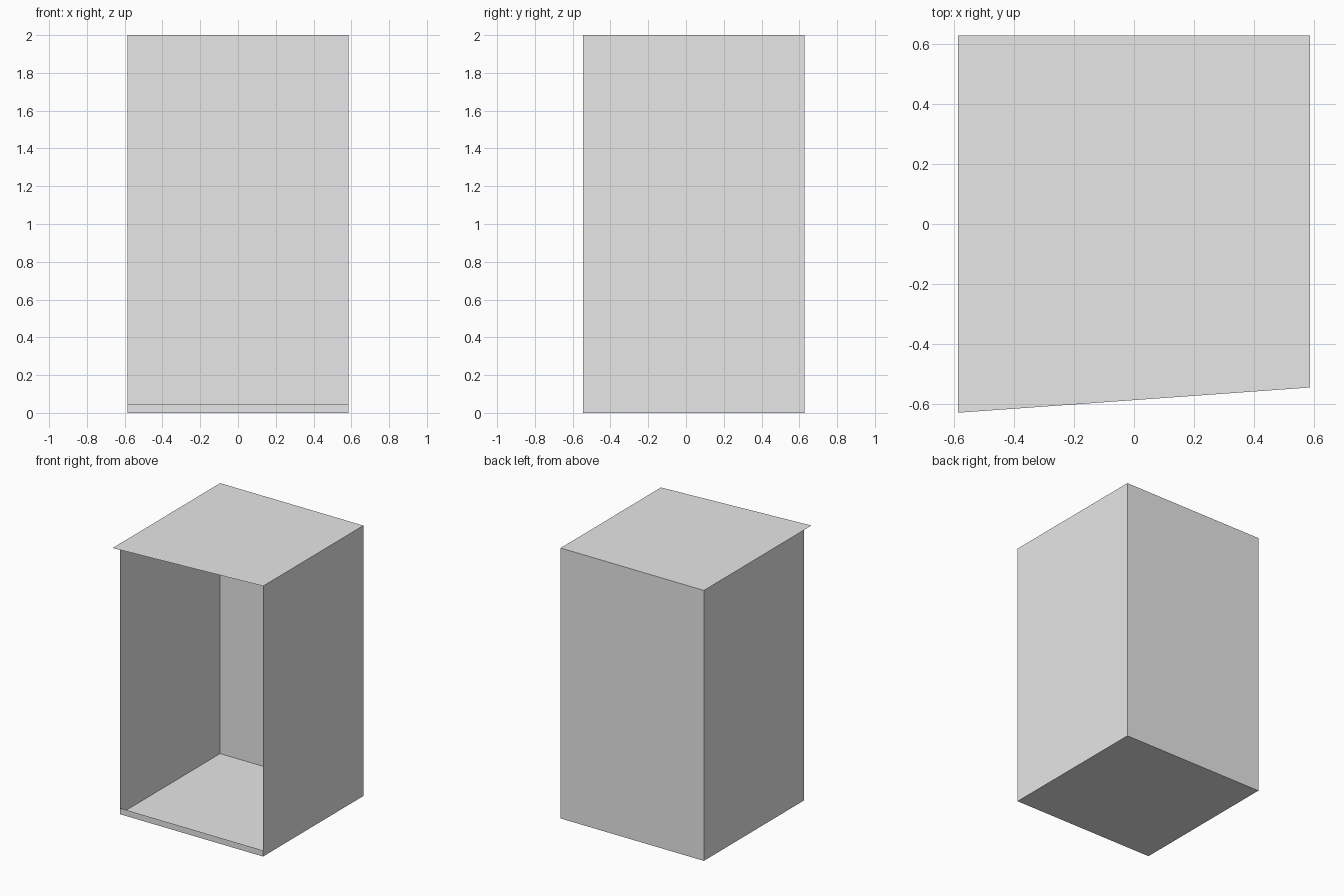
import bpy

# Remove the default cube
cube = bpy.data.objects.get("Cube")
if cube:
    bpy.data.objects.remove(cube, do_unlink=True)

# One plain grey for the whole cabinet
GREY = (0.8, 0.8, 0.8, 1.0)
grey = bpy.data.materials.new("light grey")
grey.use_nodes = True
grey.diffuse_color = GREY
grey.node_tree.nodes["Principled BSDF"].inputs["Base Color"].default_value = GREY

SIDE = 0.586      # half width
BACK = 0.628      # back wall
FRONT = -0.544    # open front
OVERHANG = -0.628  # front right corner of the roof
HEIGHT = 2.0
LIP = 0.045


def sheet(name, corners):
    """One flat four-sided panel."""
    mesh = bpy.data.meshes.new(name)
    mesh.from_pydata(corners, [], [range(len(corners))])
    mesh.materials.append(grey)
    obj = bpy.data.objects.new(name, mesh)
    bpy.context.collection.objects.link(obj)
    return obj


def upright(name, start, end, height):
    """Vertical panel standing on the line from start to end."""
    return sheet(name, [(*start, 0), (*end, 0), (*end, height), (*start, height)])


# Corners of the floor plan
front_r, front_l = (-SIDE, FRONT), (SIDE, FRONT)
back_r, back_l = (-SIDE, BACK), (SIDE, BACK)

# Walls and the low lip across the open front
upright("left_wall", front_l, back_l, HEIGHT)
upright("back_wall", back_l, back_r, HEIGHT)
upright("right_wall", back_r, front_r, HEIGHT)
upright("front_lip", front_r, front_l, LIP)

# Floor, and roof with one corner pulled forward
sheet("floor", [(*p, 0) for p in (front_r, back_r, back_l, front_l)])
sheet("roof", [(*p, HEIGHT) for p in ((-SIDE, OVERHANG), front_l, back_l, back_r)])
